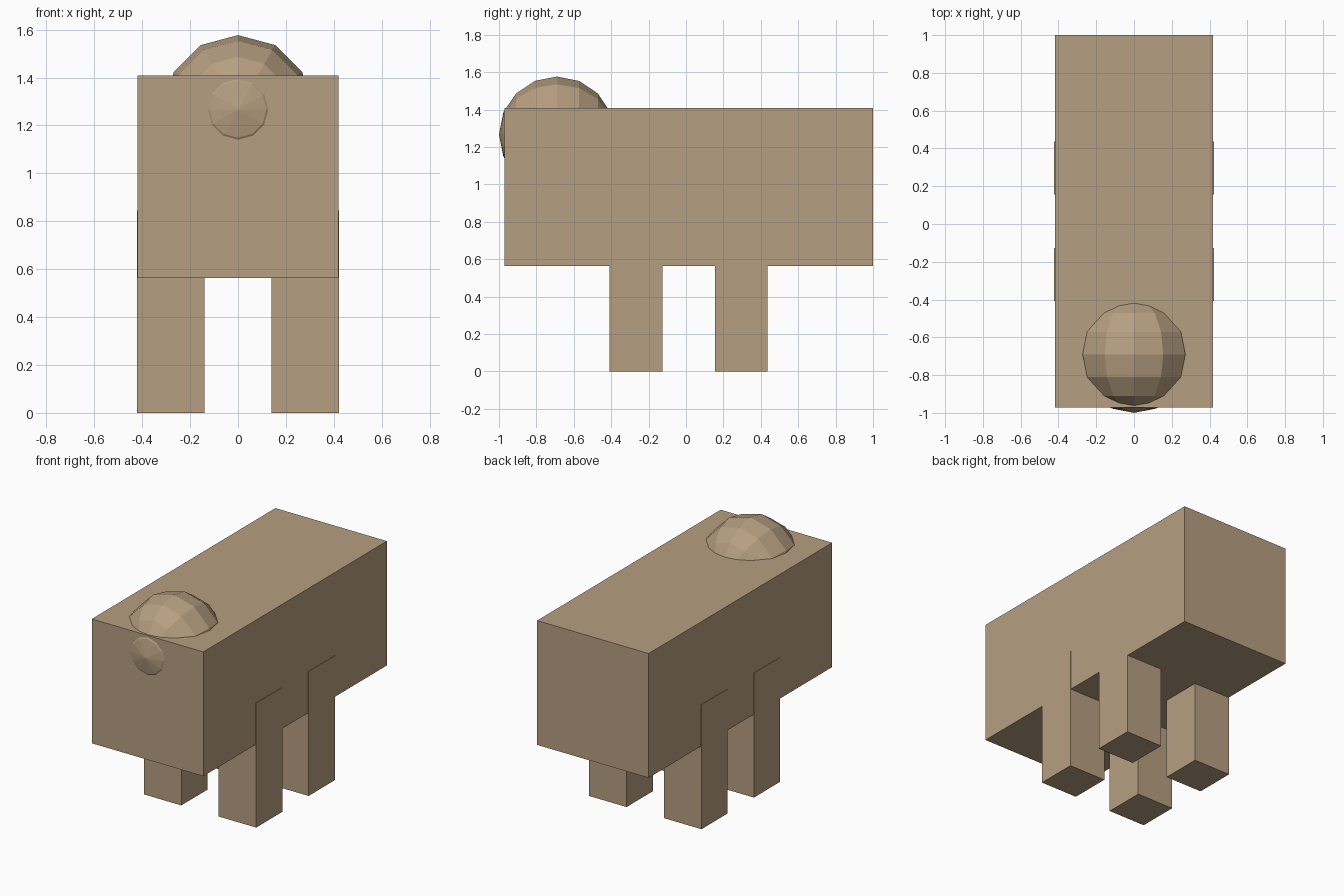
import bpy
import math

if "Cube" in bpy.data.objects:
    bpy.data.objects.remove(bpy.data.objects["Cube"])

U = 0.2816            # basic block unit
CY = 0.0145           # body centre along y

tan = bpy.data.materials.new("tan")
tan.diffuse_color = (0.47, 0.345, 0.22, 1.0)
tan.use_nodes = True
tan.node_tree.nodes["Principled BSDF"].inputs["Base Color"].default_value = tan.diffuse_color


def box(name, centre, size):
    bpy.ops.mesh.primitive_cube_add(size=1, location=centre)
    ob = bpy.context.object
    ob.name = name
    ob.scale = size
    bpy.ops.object.transform_apply(location=False, rotation=False, scale=True)
    ob.data.materials.append(tan)
    return ob


# Long body block, a hair narrower than the stance of the legs
box("body", (0, CY, 3.5 * U), (0.838, 7 * U, 3 * U))

# Four square legs running up into the body
for sx, side in ((-1, "left"), (1, "right")):
    for sy, end in ((-1, "front"), (1, "back")):
        box(f"{end}_{side}_leg", (sx * U, CY + sy * U, 1.5 * U), (U, U, 3 * U))

# Faceted head sunk into the front of the body, poles facing front and back
bpy.ops.mesh.primitive_uv_sphere_add(
    segments=12, ring_count=8, radius=1.1 * U,
    location=(0, -1 + 1.1 * U, 4.5 * U), rotation=(math.pi / 2, 0, 0))
head = bpy.context.object
head.name = "head"
head.data.materials.append(tan)
